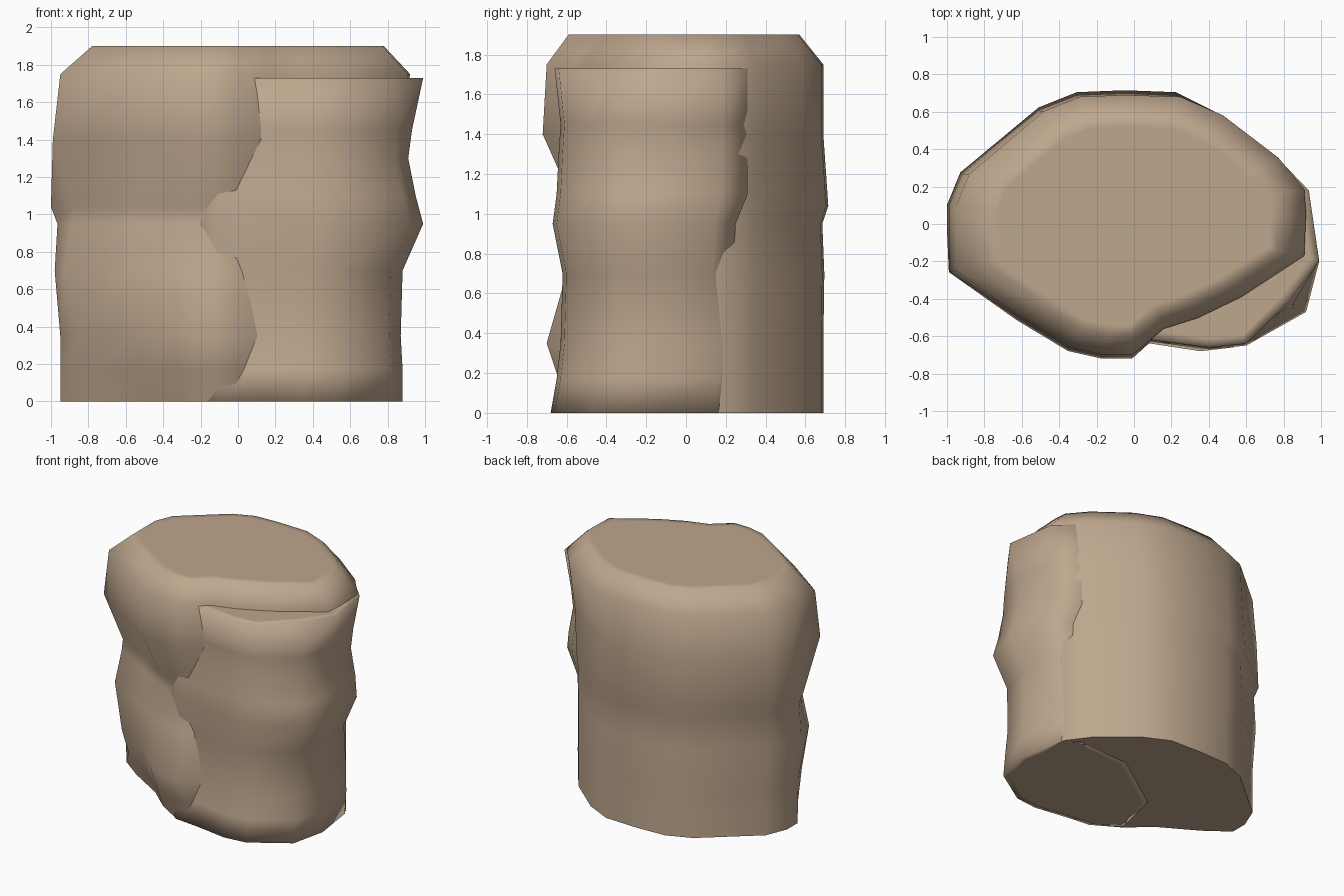
import bpy, bmesh, math

if "Cube" in bpy.data.objects:
    bpy.data.objects.remove(bpy.data.objects["Cube"])

stone = bpy.data.materials.new("tan stone")
stone.diffuse_color = (0.515, 0.385, 0.27, 1)
stone.use_nodes = True
stone.node_tree.nodes["Principled BSDF"].inputs["Base Color"].default_value = stone.diffuse_color


def loft(name, outline, levels, pinched, angle):
    """Stack one outline at several heights, stretched to each level's extents.
    Each level: z, x min, x max, y min, y max, scale of the pinched points."""
    x0, x1 = min(p[0] for p in outline), max(p[0] for p in outline)
    y0, y1 = min(p[1] for p in outline), max(p[1] for p in outline)
    bm = bmesh.new()
    rings = []
    for z, a, b, c, d, pinch in levels:
        ring = []
        for x, y in outline:
            f = 1 - (1 - pinch) * pinched(x, y)
            ring.append(bm.verts.new((f * x * (a / x0 if x < 0 else b / x1),
                                      f * y * (c / y0 if y < 0 else d / y1), z)))
        rings.append(ring)
    n = len(outline)
    for lo, hi in zip(rings, rings[1:]):
        for i in range(n):
            j = (i + 1) % n
            bm.faces.new((lo[i], lo[j], hi[j], hi[i]))
    caps = [bm.faces.new(rings[0][::-1]), bm.faces.new(rings[-1])]
    bmesh.ops.recalc_face_normals(bm, faces=bm.faces)
    # flat centre on each end
    bmesh.ops.inset_individual(bm, faces=caps, thickness=0.05)
    me = bpy.data.meshes.new(name)
    bm.to_mesh(me)
    bm.free()
    me.materials.append(stone)
    ob = bpy.data.objects.new(name, me)
    bpy.context.collection.objects.link(ob)
    bpy.ops.object.select_all(action='DESELECT')
    ob.select_set(True)
    bpy.context.view_layer.objects.active = ob
    bpy.ops.object.shade_smooth_by_angle(angle=math.radians(angle))
    return ob


def front_left(x, y):
    if x < -0.5 and y < -0.1:
        return 1
    return 0.5 if x < -0.3 and y < -0.6 else 0


def front_right(x, y):
    return 1 if x > 0.8 and y < -0.4 else 0


# Main boulder: bulging top and bottom, pinched at the front waist
loft("main_boulder",
     [(-0.98, -0.25), (-0.62, -0.5), (-0.35, -0.66), (-0.17, -0.70), (-0.01, -0.70),
      (0.16, -0.56), (0.35, -0.5), (0.58, -0.39), (0.92, -0.17), (0.93, 0.06),
      (0.92, 0.19), (0.78, 0.36), (0.48, 0.59), (0.25, 0.69), (-0.05, 0.70),
      (-0.3, 0.69), (-0.5, 0.61), (-0.91, 0.27), (-0.98, 0.1), (-0.98, -0.04)],
     [(0, -0.95, 0.82, -0.58, 0.69, 0.81), (0.17, -0.95, 0.82, -0.64, 0.69, 0.86),
      (0.35, -0.95, 0.82, -0.70, 0.69, 0.90), (0.7, -0.98, 0.82, -0.60, 0.695, 0.95),
      (0.95, -0.965, 0.83, -0.55, 0.685, 0.92), (1.04, -1.0, 0.83, -0.56, 0.715, 0.88),
      (1.4, -0.99, 0.86, -0.72, 0.69, 1), (1.75, -0.95, 0.92, -0.70, 0.69, 1),
      (1.9, -0.78, 0.78, -0.59, 0.57, 1)], front_left, 70)

# Side slab: lower slab leaning on the front right
loft("side_slab",
     [(-0.28, -0.47), (-0.1, -0.61), (0.1, -0.63), (0.4, -0.67), (0.6, -0.65),
      (0.92, -0.47), (0.99, -0.2), (0.935, 0.19), (0.81, 0.33), (0.3, 0.3), (-0.2, -0.1)],
     [(0, -0.3, 0.88, -0.68, 0.25, 1), (0.17, -0.3, 0.88, -0.65, 0.28, 1),
      (0.35, -0.3, 0.87, -0.63, 0.30, 1), (0.7, -0.3, 0.88, -0.62, 0.23, 1),
      (0.95, -0.3, 0.99, -0.67, 0.25, 1), (1.1, -0.3, 0.95, -0.65, 0.31, 1),
      (1.3, -0.3, 0.91, -0.64, 0.31, 1), (1.45, -0.3, 0.93, -0.63, 0.31, 0.98),
      (1.73, -0.3, 0.99, -0.66, 0.31, 0.9)], front_right, 120)
